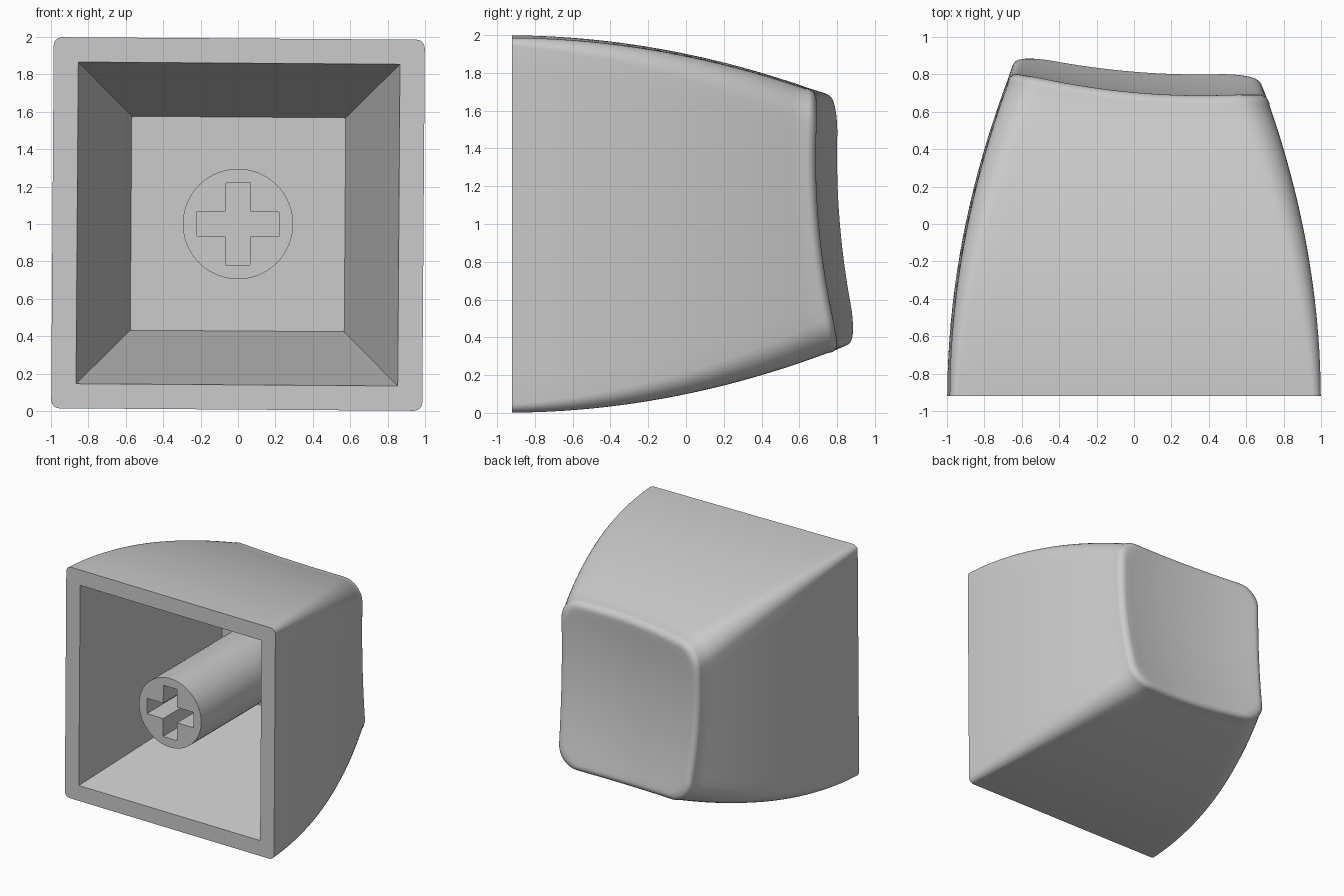
import bpy, bmesh, math
from mathutils import Matrix, Vector

cube = bpy.data.objects.get("Cube")
if cube:
    bpy.data.objects.remove(cube, do_unlink=True)

FRONT, HALF, FILLET, FLOOR = -0.92, 0.992, 0.065, 0.6
# Everything is rolled very slightly about the depth axis through z = 1
PLACE = Matrix.Translation((0, 0, 1)) @ Matrix.Rotation(0.007, 4, 'Y')

grey = bpy.data.materials.new("plain grey")
grey.use_nodes = True
grey.diffuse_color = (0.6, 0.6, 0.6, 1)
grey.node_tree.nodes["Principled BSDF"].inputs["Base Color"].default_value = (0.6, 0.6, 0.6, 1)


def make_object(name, bm):
    bmesh.ops.recalc_face_normals(bm, faces=bm.faces)
    mesh = bpy.data.meshes.new(name)
    bm.to_mesh(mesh)
    bm.free()
    mesh.transform(PLACE)
    mesh.materials.append(grey)
    obj = bpy.data.objects.new(name, mesh)
    bpy.context.collection.objects.link(obj)
    return obj


def cut(obj, cutter):
    cutter.hide_render = True
    mod = obj.modifiers.new("cut", 'BOOLEAN')
    mod.operation, mod.object, mod.solver = 'DIFFERENCE', cutter, 'EXACT'
    bpy.context.view_layer.objects.active = obj
    bpy.ops.object.modifier_apply(modifier=mod.name)
    bpy.data.objects.remove(cutter, do_unlink=True)


def smooth(obj, degrees):
    bpy.ops.object.select_all(action='DESELECT')
    obj.select_set(True)
    bpy.context.view_layer.objects.active = obj
    bpy.ops.object.shade_smooth_by_angle(angle=math.radians(degrees))


def rounded_square(half, radius, arc=8, side=14):
    """Points (x, z) round a square with rounded corners."""
    pts = []
    for q in range(4):
        turn = Matrix.Rotation(q * math.pi / 2, 2)
        c = half - radius
        for i in range(arc + 1):
            a = i / arc * math.pi / 2
            pts.append(turn @ Vector((c + radius * math.cos(a), c + radius * math.sin(a))))
        for i in range(1, side):
            pts.append(turn @ Vector((c - 2 * c * i / side, half)))
    return pts


def dish(x, z):
    """Tilted, hollowed touch surface."""
    return 0.708 - 0.092 * (x + z) + 0.13 * (x * x + z * z)


def half_width(y):
    t = y - FRONT
    return HALF - 0.005 * t - 0.109 * t * t


def corner_radius(s):
    return 0.045 + 0.135 * s


# Shell: bowed sides, filleted rim and hollowed end
bm = bmesh.new()
rings = []
n = len(rounded_square(1, 0.1))
steps = 20
for k in range(steps + 1):
    s = k / steps
    ring = []
    for i in range(n):
        y = FRONT + s * 1.65
        for _ in range(5):
            p = rounded_square(half_width(y), corner_radius(s))[i]
            y = FRONT + s * (dish(*p) - FILLET - FRONT)
        ring.append((p.x, y, p.y))
    rings.append(ring)

edge = rings[-1]
core = rounded_square(1, 0.25)
for k in range(1, 8):
    a = k / 7 * math.pi / 2
    inset = FILLET * (1 - math.cos(a))
    ring = []
    for x, y, z in edge:
        f = 1 - inset / max(abs(x), abs(z))
        ring.append((x * f, dish(x * f, z * f) - FILLET * (1 - math.sin(a)), z * f))
    rings.append(ring)

lip = rings[-1]
for k in range(11, 0, -1):
    f = k / 12
    rings.append([(x * f, dish(x * f, z * f), z * f) for x, y, z in lip])

loops = [[bm.verts.new(p) for p in ring] for ring in rings]
for a, b in zip(loops, loops[1:]):
    for i in range(n):
        j = (i + 1) % n
        bm.faces.new((a[i], a[j], b[j], b[i]))
centre = bm.verts.new((0, dish(0, 0), 0))
for i in range(n):
    bm.faces.new((loops[-1][i], loops[-1][(i + 1) % n], centre))
bm.faces.new(loops[0])
shell = make_object("cap_shell", bm)

# Cavity: straight tapered pocket, extended past the open front
bm = bmesh.new()
mouth, end = 0.86, 0.572
slope = (mouth - end) / (FLOOR - FRONT)
ends = []
for y, h in ((FRONT - 0.1, mouth + 0.1 * slope), (FLOOR, end)):
    ends.append([bm.verts.new((sx * h, y, sz * h))
                 for sx, sz in ((1, 1), (-1, 1), (-1, -1), (1, -1))])
    bm.faces.new(ends[-1])
for i in range(4):
    j = (i + 1) % 4
    bm.faces.new((ends[0][i], ends[0][j], ends[1][j], ends[1][i]))
cut(shell, make_object("cavity_cutter", bm))
smooth(shell, 30)

# Stem: round post from the cavity floor to the open front
bm = bmesh.new()
length = FLOOR - FRONT
bmesh.ops.create_cone(bm, cap_ends=True, segments=64, radius1=0.295, radius2=0.295, depth=length,
                      matrix=Matrix.Translation((0, (FLOOR + FRONT) / 2, 0)) @ Matrix.Rotation(math.pi / 2, 4, 'X'))
stem = make_object("stem", bm)

# Cross socket in the stem
arm, thick, depth = 0.22, 0.066, 0.45
outline = []
for q in range(4):
    turn = Matrix.Rotation(q * math.pi / 2, 2)
    outline += [turn @ Vector(p) for p in ((arm, -thick), (arm, thick), (thick, thick))]
bm = bmesh.new()
face = bm.faces.new([bm.verts.new((p.x, FRONT - 0.1, p.y)) for p in outline])
out = bmesh.ops.extrude_face_region(bm, geom=[face])
bmesh.ops.translate(bm, vec=(0, depth + 0.1, 0),
                    verts=[v for v in out["geom"] if isinstance(v, bmesh.types.BMVert)])
cut(stem, make_object("socket_cutter", bm))
smooth(stem, 30)
